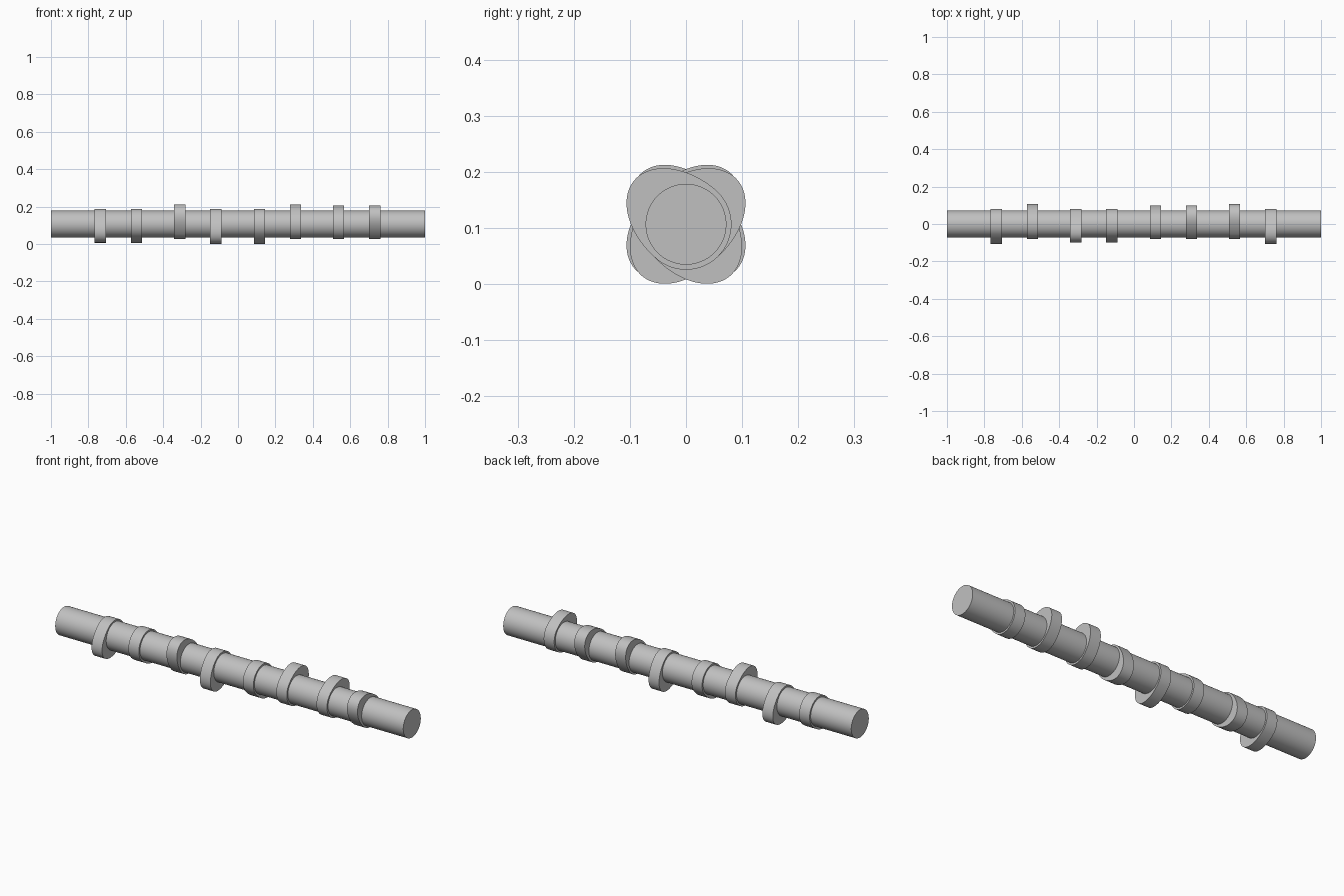
import bpy
import bmesh
from math import sin, cos, pi, radians

if "Cube" in bpy.data.objects:
    bpy.data.objects.remove(bpy.data.objects["Cube"], do_unlink=True)

AXIS_Z = 0.1065
SHAFT_R = 0.072
BASE_R = 0.081
NOSE_R = 0.121
CAM_WIDTH = 0.06

steel = bpy.data.materials.new("plain_steel_grey")
steel.use_nodes = True
colour = (0.53, 0.53, 0.53, 1)
steel.diffuse_color = colour
steel.node_tree.nodes["Principled BSDF"].inputs["Base Color"].default_value = colour


def extrude_profile(name, profile, x, width):
    """Extrude a closed (y, z) outline along x, centred on x."""
    bm = bmesh.new()
    ring = [bm.verts.new((-width / 2, y, z)) for y, z in profile]
    face = bm.faces.new(ring)
    result = bmesh.ops.extrude_face_region(bm, geom=[face])
    moved = [v for v in result["geom"] if isinstance(v, bmesh.types.BMVert)]
    bmesh.ops.translate(bm, verts=moved, vec=(width, 0, 0))
    bmesh.ops.recalc_face_normals(bm, faces=bm.faces[:])
    mesh = bpy.data.meshes.new(name)
    bm.to_mesh(mesh)
    bm.free()
    mesh.materials.append(steel)
    obj = bpy.data.objects.new(name, mesh)
    obj.location = (x, 0, AXIS_Z)
    bpy.context.collection.objects.link(obj)
    bpy.ops.object.select_all(action="DESELECT")
    obj.select_set(True)
    bpy.context.view_layer.objects.active = obj
    bpy.ops.object.shade_smooth_by_angle(angle=radians(30))
    return obj


def lobe_outline(nose, direction, steps=96):
    """Half circle at the heel, half ellipse at the nose, turned to direction."""
    points = []
    for i in range(steps):
        t = 2 * pi * i / steps
        u = (nose if cos(t) > 0 else BASE_R) * cos(t)
        v = BASE_R * sin(t)
        points.append((u * cos(direction) - v * sin(direction),
                       u * sin(direction) + v * cos(direction)))
    return points


# Shaft
circle = [(SHAFT_R * cos(2 * pi * i / 96), SHAFT_R * sin(2 * pi * i / 96)) for i in range(96)]
extrude_profile("shaft", circle, 0, 2)

# Cam lobes: position along the shaft and nose direction in degrees from +y
lobes = [(-0.737, 220.5), (-0.543, -40.5), (-0.311, 130.5), (-0.119, 229.5),
         (0.115, -49.5), (0.307, 49.5), (0.538, 40.5), (0.731, 139.5)]
for number, (x, angle) in enumerate(lobes, 1):
    extrude_profile(f"cam_lobe_{number}", lobe_outline(NOSE_R, radians(angle)), x, CAM_WIDTH)
